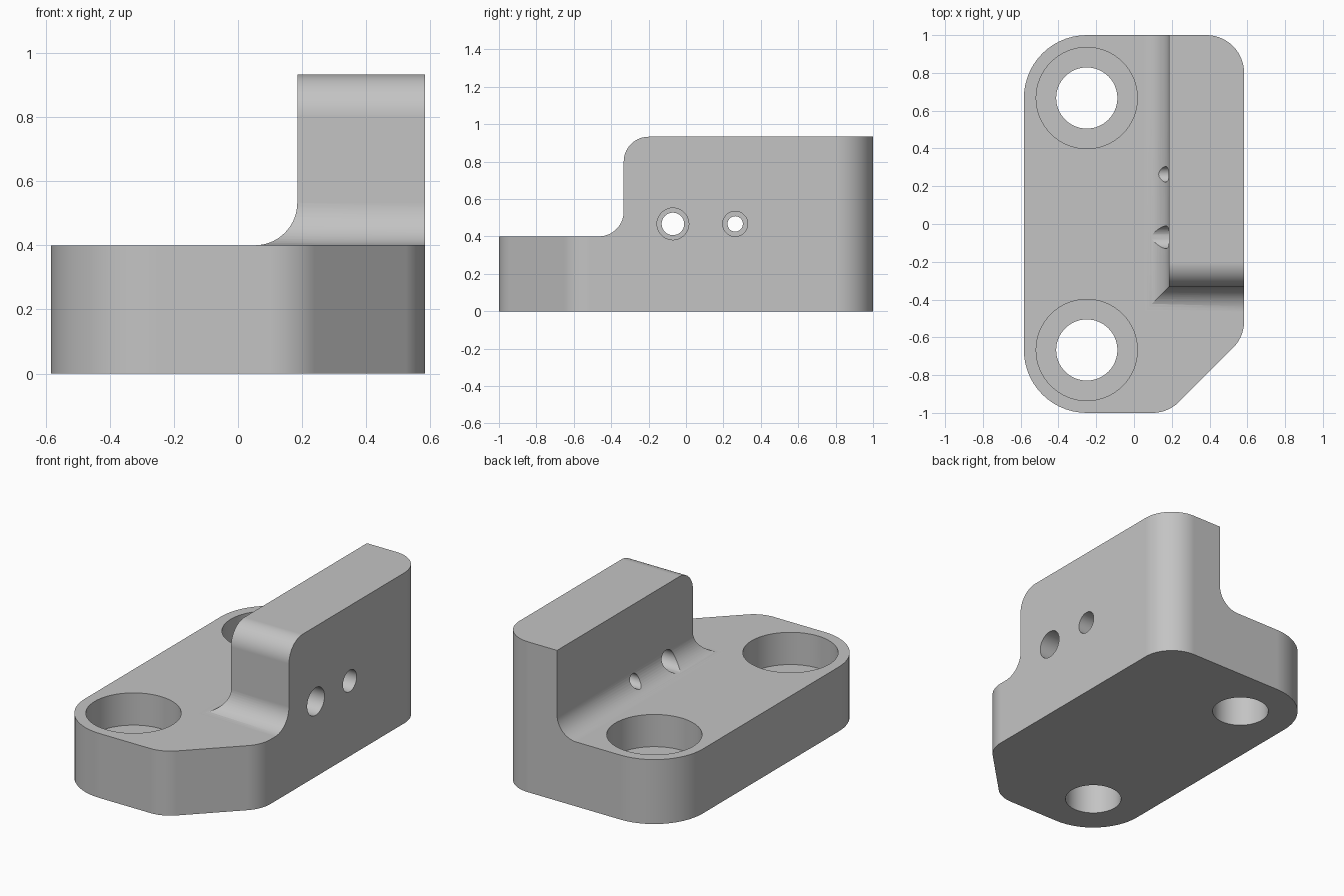
import bpy, bmesh, math
from mathutils import Vector, Matrix

if "Cube" in bpy.data.objects:
    bpy.data.objects.remove(bpy.data.objects["Cube"], do_unlink=True)

HALF_W, BASE_H, TOP_H = 0.583, 0.4, 0.933
WALL_X, WALL_Y, FILLET = 0.185, -0.333, 0.133

grey = bpy.data.materials.new("plain grey")
grey.use_nodes = True
grey.diffuse_color = (0.55, 0.55, 0.55, 1)
grey.node_tree.nodes["Principled BSDF"].inputs["Base Color"].default_value = grey.diffuse_color


def rounded(corners, steps=14):
    """Turn (x, y, radius) corners into an outline with arcs."""
    out = []
    for i, (x, y, r) in enumerate(corners):
        p = Vector((x, y))
        if r == 0:
            out.append(p)
            continue
        u = (Vector(corners[i - 1][:2]) - p).normalized()
        v = (Vector(corners[(i + 1) % len(corners)][:2]) - p).normalized()
        half = u.angle(v) / 2
        centre = p + (u + v).normalized() * r / math.sin(half)
        a = p + u * r / math.tan(half) - centre
        b = p + v * r / math.tan(half) - centre
        turn = math.atan2(a.x * b.y - a.y * b.x, a.dot(b))
        out += [centre + Matrix.Rotation(turn * k / steps, 2) @ a for k in range(steps + 1)]
    return out


def add_object(name, bm):
    bmesh.ops.recalc_face_normals(bm, faces=bm.faces)
    mesh = bpy.data.meshes.new(name)
    bm.to_mesh(mesh)
    bm.free()
    mesh.materials.append(grey)
    ob = bpy.data.objects.new(name, mesh)
    bpy.context.collection.objects.link(ob)
    return ob


def prism(name, outline, place, lo, hi):
    """Extrude an outline; place(a, b, depth) gives the 3D point."""
    bm = bmesh.new()
    face = bm.faces.new([bm.verts.new(place(p.x, p.y, lo)) for p in outline])
    new = bmesh.ops.extrude_face_region(bm, geom=[face])["geom"]
    shift = Vector(place(0, 0, hi)) - Vector(place(0, 0, lo))
    bmesh.ops.translate(bm, vec=shift, verts=[g for g in new if isinstance(g, bmesh.types.BMVert)])
    return add_object(name, bm)


def cylinder(name, start, end, radius):
    a, b = Vector(start), Vector(end)
    bm = bmesh.new()
    turn = (b - a).to_track_quat('Z', 'Y').to_matrix().to_4x4()
    bmesh.ops.create_cone(bm, cap_ends=True, segments=64, radius1=radius, radius2=radius,
                          depth=(b - a).length, matrix=Matrix.Translation((a + b) / 2) @ turn)
    return add_object(name, bm)


def combine(body, tool, operation):
    mod = body.modifiers.new("cut", 'BOOLEAN')
    mod.operation, mod.object, mod.solver = operation, tool, 'EXACT'
    bpy.context.view_layer.objects.active = body
    bpy.ops.object.modifier_apply(modifier=mod.name)
    bpy.data.objects.remove(tool, do_unlink=True)


# Plan outline with rounded corners and one chamfered front corner
body = prism("mounting_bracket", rounded([
    (-HALF_W, -1, 0.333), (0.18, -1, 0.2), (HALF_W, -0.597, 0.2),
    (HALF_W, 1, 0.2), (-HALF_W, 1, 0.333)]), lambda a, b, d: (a, b, d), 0, 1.5)

# L-shaped section across the width: base plate and upright wall
combine(body, prism("wall_section", rounded([
    (-1, -1, 0), (1, -1, 0), (1, 2, 0), (WALL_X, 2, 0),
    (WALL_X, BASE_H, FILLET), (-1, BASE_H, 0)]), lambda a, b, d: (a, d, b), -2, 2), 'INTERSECT')

# Section along the length: front end of the wall, rounded above and below
floor = BASE_H + 0.0003
combine(body, prism("end_section", rounded([
    (-2, -1, 0), (2, -1, 0), (2, TOP_H, 0), (WALL_Y, TOP_H, FILLET),
    (WALL_Y, floor, FILLET), (-2, floor, 0)]), lambda a, b, d: (d, a, b), -2, 2), 'INTERSECT')

# Counterbored bolt holes in the base
for y in (-0.667, 0.667):
    combine(body, cylinder("bolt_hole", (-0.25, y, -1), (-0.25, y, 1), 0.162), 'DIFFERENCE')
    combine(body, cylinder("bolt_recess", (-0.25, y, 0.2), (-0.25, y, 1), 0.268), 'DIFFERENCE')

# Stepped cross holes through the wall
for y, inner, outer in ((-0.07, 0.06, 0.085), (0.263, 0.041, 0.067)):
    combine(body, cylinder("cross_hole", (0, y, 0.467), (1, y, 0.467), inner), 'DIFFERENCE')
    combine(body, cylinder("cross_recess", (0.31, y, 0.467), (1, y, 0.467), outer), 'DIFFERENCE')

# Smooth the arcs and keep the flat faces flat
bpy.ops.object.select_all(action='DESELECT')
body.select_set(True)
bpy.context.view_layer.objects.active = body
bpy.ops.object.shade_smooth_by_angle(angle=math.radians(25))
weighted = body.modifiers.new("flat_faces", 'WEIGHTED_NORMAL')
weighted.keep_sharp = True
